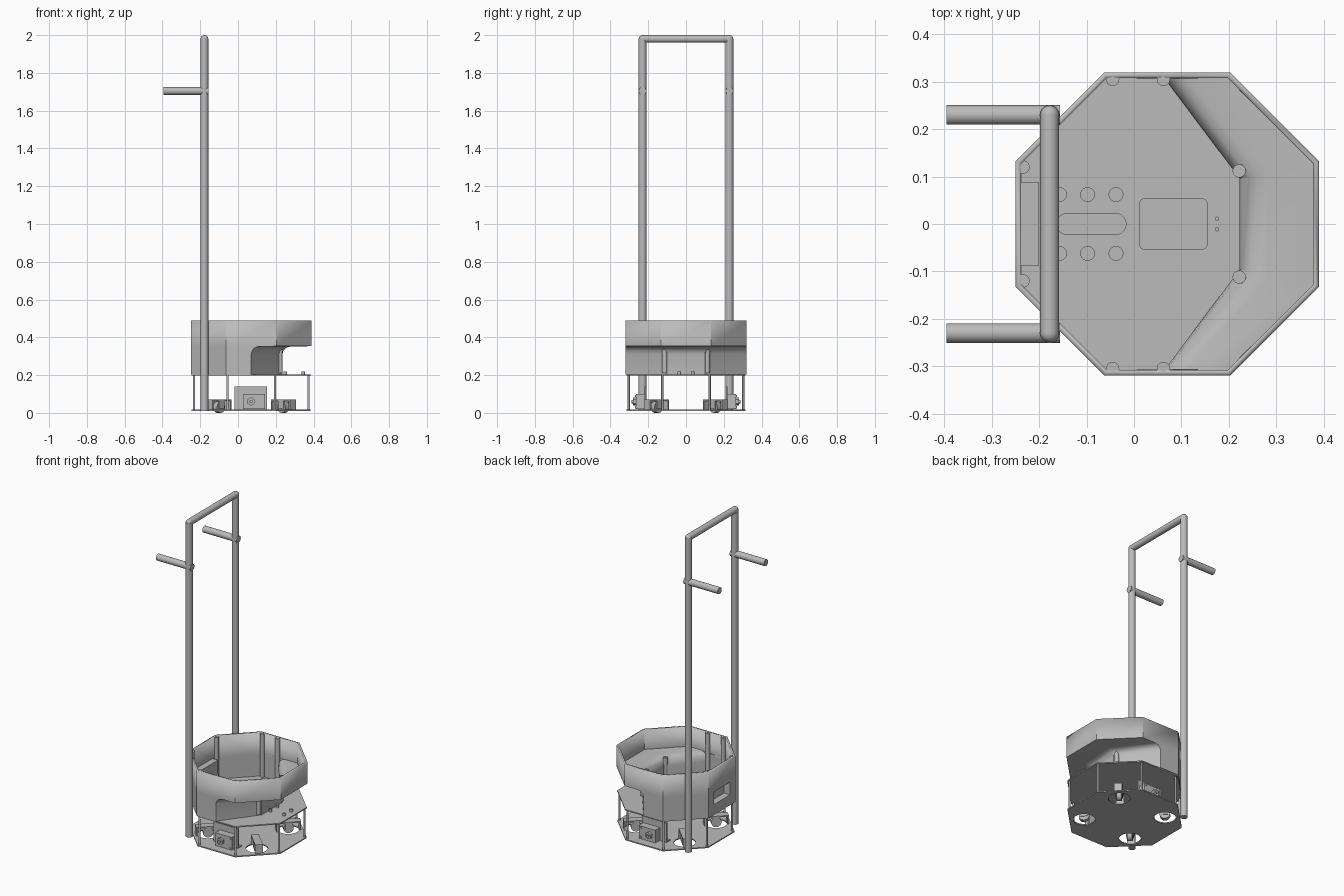
import bpy, bmesh
from math import pi, cos, sin, radians
from mathutils import Vector, Matrix

cube = bpy.data.objects.get("Cube")
if cube:
    bpy.data.objects.remove(cube)

grey = bpy.data.materials.new("plain grey")
grey.use_nodes = True
grey.diffuse_color = (0.5, 0.5, 0.5, 1)
grey.node_tree.nodes["Principled BSDF"].inputs["Base Color"].default_value = (0.5, 0.5, 0.5, 1)

CX = 0.07          # centre of the octagonal base
made = []


def finish(name, bm, cutter=False):
    me = bpy.data.meshes.new(name)
    bm.to_mesh(me)
    bm.free()
    me.materials.append(grey)
    ob = bpy.data.objects.new(name, me)
    bpy.context.scene.collection.objects.link(ob)
    if cutter:
        ob.hide_render = True
        ob.hide_set(True)
    else:
        made.append(ob)
    return ob


def octagon(a):
    """Corners of a regular octagon with apothem a, counter-clockwise."""
    r = a / cos(pi / 8)
    return [(CX + r * cos(pi / 8 + i * pi / 4), r * sin(pi / 8 + i * pi / 4)) for i in range(8)]


def rounded(cx, cy, w, h, r, n=8):
    """Rounded rectangle outline; a full radius gives a circle or capsule."""
    pts = []
    for k, (sx, sy) in enumerate([(1, 1), (-1, 1), (-1, -1), (1, -1)]):
        for i in range(n):
            t = (k + i / n) * pi / 2
            pts.append((cx + sx * (w / 2 - r) + r * cos(t), cy + sy * (h / 2 - r) + r * sin(t)))
    return pts


def add_prism(bm, pts, z0, z1):
    low = [bm.verts.new((x, y, z0)) for x, y in pts]
    high = [bm.verts.new((x, y, z1)) for x, y in pts]
    bm.faces.new(low[::-1])
    bm.faces.new(high)
    for i in range(len(pts)):
        j = (i + 1) % len(pts)
        bm.faces.new((low[i], low[j], high[j], high[i]))


def prism(name, outlines, z0, z1, cutter=False):
    bm = bmesh.new()
    for pts in outlines:
        add_prism(bm, pts, z0, z1)
    return finish(name, bm, cutter)


def box(name, centre, size, turn=0):
    bm = bmesh.new()
    m = Matrix.Translation(centre) @ Matrix.Rotation(turn, 4, 'Z') @ Matrix.Diagonal((*size, 1))
    bmesh.ops.create_cube(bm, size=1, matrix=m)
    return finish(name, bm)


def rod(name, a, b, r, sides=32):
    a, b = Vector(a), Vector(b)
    d = b - a
    m = Matrix.Translation((a + b) / 2) @ d.to_track_quat('Z', 'Y').to_matrix().to_4x4()
    bm = bmesh.new()
    bmesh.ops.create_cone(bm, cap_ends=True, segments=sides, radius1=r, radius2=r,
                          depth=d.length, matrix=m)
    return finish(name, bm)


def cut(ob, cutter):
    mod = ob.modifiers.new("cut", 'BOOLEAN')
    mod.operation = 'DIFFERENCE'
    mod.solver = 'EXACT'
    mod.object = cutter


# Base plate with four round openings, and the upper deck
wheels = [(CX + sx * 0.17, sy * 0.155) for sx in (-1, 1) for sy in (-1, 1)]
base = prism("base_plate", [octagon(0.315)], 0.01, 0.017)
cut(base, prism("wheel_opening_cutter", [rounded(x, y, 0.125, 0.125, 0.0625) for x, y in wheels],
                0, 0.04, True))
prism("upper_deck", [octagon(0.316)], 0.197, 0.204)

# Slim posts between the two plates
for i, (x, y) in enumerate(octagon(0.309)):
    x, y = CX + (x - CX) * 0.98, y * 0.98
    rod(f"post_{i}", (x, y, 0.012), (x, y, 0.2), 0.006, 16)

# Tub: a tapered lower ring that flares over a shelf to a full octagon
upper = octagon(0.32)
lower = list(upper)
for i, p in {0: (0.235, 0.1), 1: (0.07, 0.32), 6: (0.07, -0.32), 7: (0.235, -0.1)}.items():
    lower[i] = p
levels = [(0.204, 0), (0.31, 0), (0.328, 0.03), (0.341, 0.1), (0.349, 0.2), (0.352, 0.32),
          (0.353, 1), (0.488, 1)]
bm = bmesh.new()
rings = []
for z, t in levels:
    rings.append([bm.verts.new((a[0] + (b[0] - a[0]) * t, a[1] + (b[1] - a[1]) * t, z))
                  for a, b in zip(lower, upper)])
bm.faces.new(rings[0][::-1])
for r0, r1 in zip(rings, rings[1:]):
    for i in range(8):
        j = (i + 1) % 8
        bm.faces.new((r0[i], r0[j], r1[j], r1[i]))
tub = finish("tub", bm)
shell = tub.modifiers.new("wall", 'SOLIDIFY')
shell.thickness = 0.012
shell.offset = -1
shell.use_even_offset = True

# Openings in the tub floor
holes = [rounded(x, y, 0.029, 0.029, 0.0144) for x in (-0.157, -0.098, -0.038) for y in (-0.062, 0.062)]
holes += [rounded(0.175, y, 0.007, 0.007, 0.0034) for y in (-0.011, 0.011)]
holes += [rounded(-0.09, 0, 0.146, 0.044, 0.0215), rounded(0.083, 0, 0.142, 0.106, 0.01)]
cut(tub, prism("floor_hole_cutter", holes, 0.19, 0.23, True))

# Rear window with a recessed housing behind it
window = prism("window_cutter", [rounded(-0.25, 0, 0.084, 0.16, 0.004)], 0.265, 0.345, True)
cut(tub, window)
housing = box("window_housing", (-0.22, 0, 0.305), (0.04, 0.176, 0.11))
cut(housing, window)

# Screw bosses inside the tub
for s, side in ((1, "back"), (-1, "front")):
    for k, (x, y, z) in enumerate([(-0.045, 0.305, 0.487), (0.062, 0.305, 0.487),
                                   (-0.234, 0.12, 0.487), (0.222, 0.112, 0.364)]):
        rod(f"boss_{side}_{k}", (x, s * y, 0.21), (x, s * y, z), 0.014, 20)
        rod(f"boss_screw_{side}_{k}", (x, s * y, z - 0.01), (x, s * y, z + 0.002), 0.006, 12)

# Studs on the exposed deck
for x in (0.25, 0.345):
    for y in (-0.035, 0.035):
        rod("deck_stud", (x, y, 0.2), (x, y, 0.22), 0.009, 12)

# Tall push frame with two grips
X = -0.178
for s, side in ((1, "back"), (-1, "front")):
    y = s * 0.23
    rod(f"upright_{side}", (X, y, 0.01), (X, y, 1.983), 0.021)
    rod(f"grip_{side}", (-0.395, y, 1.704), (-0.156, y, 1.704), 0.0205)
    bm = bmesh.new()
    bmesh.ops.create_uvsphere(bm, u_segments=24, v_segments=12, radius=0.02,
                              matrix=Matrix.Translation((X, y, 1.98)))
    finish(f"frame_corner_{side}", bm)
rod("crossbar", (X, -0.23, 1.98), (X, 0.23, 1.98), 0.02)

# Caster wheels standing in the base openings
for k, (x, y) in enumerate(wheels):
    turn = radians(45 if (x - CX) * y > 0 else -45)
    along = Vector((cos(turn), sin(turn), 0))
    across = Vector((-sin(turn), cos(turn), 0))
    c = Vector((x, y, 0))
    box(f"caster_bridge_{k}", c + Vector((0, 0, 0.068)), (0.142, 0.045, 0.008), turn)
    for s in (-1, 1):
        box(f"caster_leg_{k}", c + along * s * 0.067 + Vector((0, 0, 0.04)), (0.008, 0.045, 0.06), turn)
        box(f"caster_fork_{k}", c + across * s * 0.018 + Vector((0, 0, 0.045)), (0.04, 0.005, 0.045), turn)
    hub = c + Vector((0, 0, 0.03))
    rod(f"caster_wheel_{k}", hub - across * 0.014, hub + across * 0.014, 0.03, 24)

# Drive units at the two sides
for s, side in ((1, "back"), (-1, "front")):
    box(f"motor_bracket_{side}", (0.068, s * 0.215, 0.078), (0.172, 0.008, 0.124))
    box(f"motor_foot_{side}", (0.068, s * 0.2, 0.02), (0.172, 0.038, 0.006))
    box(f"motor_body_{side}", (0.085, s * 0.24, 0.06), (0.115, 0.05, 0.08))
    rod(f"motor_hub_{side}", (0.068, s * 0.26, 0.06), (0.068, s * 0.28, 0.06), 0.022, 6)
    rod(f"motor_shaft_{side}", (0.068, s * 0.27, 0.06), (0.068, s * 0.288, 0.06), 0.009, 16)
    for z in (0.03, 0.09):
        rod(f"motor_bolt_{side}", (0.13, s * 0.255, z), (0.13, s * 0.27, z), 0.006, 12)

# Smooth round parts, keep sharp edges
bpy.ops.object.select_all(action='DESELECT')
for ob in made:
    ob.select_set(True)
bpy.context.view_layer.objects.active = made[0]
bpy.ops.object.shade_smooth_by_angle(angle=radians(28))
